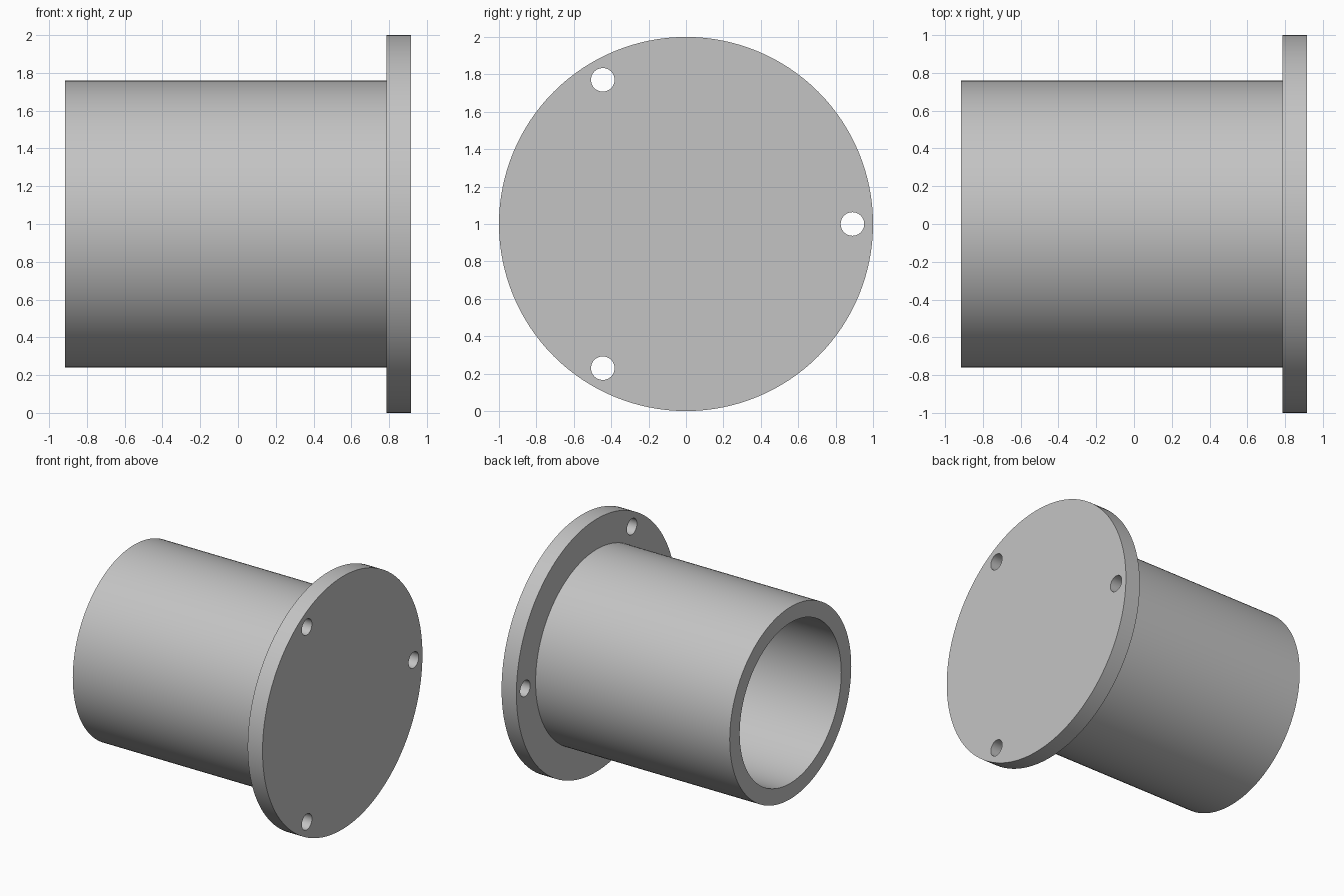
import bpy
import bmesh
from math import cos, sin, pi, radians
from mathutils import Matrix, Vector

if "Cube" in bpy.data.objects:
    bpy.data.objects.remove(bpy.data.objects["Cube"])

SEGMENTS = 128
END, FACE = 0.915, 0.785          # outer and inner faces of the flange along x
FLANGE_R, SLEEVE_R, BORE_R = 1.0, 0.76, 0.635
BOLT_CIRCLE_R, HOLE_R = 0.89, 0.063

grey = bpy.data.materials.new("light_grey")
grey.use_nodes = True
colour = (0.55, 0.55, 0.55, 1)
grey.diffuse_color = colour
grey.node_tree.nodes["Principled BSDF"].inputs["Base Color"].default_value = colour


def add_object(name, bm):
    bmesh.ops.recalc_face_normals(bm, faces=bm.faces)
    mesh = bpy.data.meshes.new(name)
    bm.to_mesh(mesh)
    bm.free()
    mesh.materials.append(grey)
    obj = bpy.data.objects.new(name, mesh)
    bpy.context.collection.objects.link(obj)
    return obj


def lathe(name, profile):
    """Turn an (x, radius) profile about the x axis, closing both ends with flat discs."""
    bm = bmesh.new()
    rings = []
    for x, r in profile:
        angles = [2 * pi * i / SEGMENTS for i in range(SEGMENTS)]
        rings.append([bm.verts.new((x, r * cos(a), 1 + r * sin(a))) for a in angles])
    for a, b in zip(rings, rings[1:]):
        for i in range(SEGMENTS):
            j = (i + 1) % SEGMENTS
            bm.faces.new((a[i], a[j], b[j], b[i]))
    bm.faces.new(rings[0])
    bm.faces.new(rings[-1])
    return add_object(name, bm)


# Hollow sleeve, open at the left end, closed by the solid flange
body = lathe("flanged_sleeve", [
    (END, FLANGE_R), (FACE, FLANGE_R), (FACE, SLEEVE_R),
    (-END, SLEEVE_R), (-END, BORE_R), (FACE, BORE_R),
])

# Three bolt holes through the flange
bm = bmesh.new()
for k in range(3):
    a = radians(120 * k)
    centre = Vector(((END + FACE) / 2, BOLT_CIRCLE_R * cos(a), 1 + BOLT_CIRCLE_R * sin(a)))
    bmesh.ops.create_cone(
        bm, cap_ends=True, segments=48, radius1=HOLE_R, radius2=HOLE_R, depth=0.3,
        matrix=Matrix.Translation(centre) @ Matrix.Rotation(pi / 2, 4, "Y"))
cutter = add_object("bolt_hole_cutter", bm)
cutter.hide_render = True

cut = body.modifiers.new("bolt_holes", "BOOLEAN")
cut.operation = "DIFFERENCE"
cut.solver = "EXACT"
cut.object = cutter

bpy.ops.object.select_all(action="DESELECT")
body.select_set(True)
bpy.context.view_layer.objects.active = body
bpy.ops.object.modifier_apply(modifier=cut.name)
bpy.data.objects.remove(cutter)

# Smooth walls, crisp rims
bpy.ops.object.shade_smooth_by_angle(angle=radians(30))
